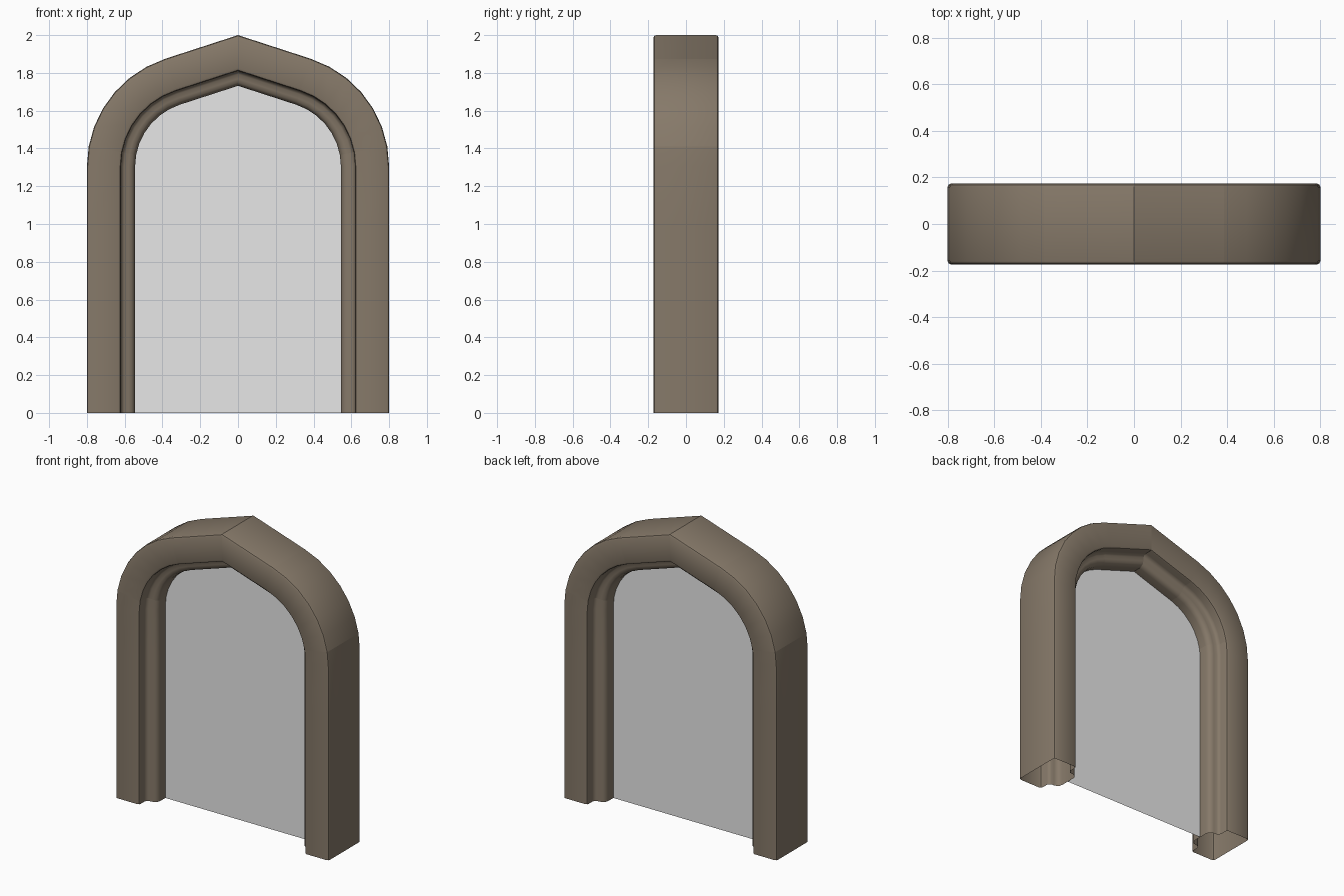
import bpy, math

if "Cube" in bpy.data.objects:
    bpy.data.objects.remove(bpy.data.objects["Cube"])

WIDTH, SPRING, RADIUS, CX = 0.8, 1.304, 0.6, 0.2   # outer half width, arc start, arc radius, arc centre
DEPTH = 0.255                                      # frame width from outer edge to opening
SLOPE = math.radians(18)
ARC_STEPS = 7


def material(name, rgb):
    m = bpy.data.materials.new(name)
    m.diffuse_color = (*rgb, 1)
    m.use_nodes = True
    m.node_tree.nodes["Principled BSDF"].inputs["Base Color"].default_value = m.diffuse_color
    return m


stone = material("brown stone", (0.238, 0.191, 0.141))
grey = material("pale grey", (0.8, 0.8, 0.8))


# Path stations: each maps an inward offset d to an (x, z) point on the right half
def leg(z):
    return lambda d: (WIDTH - d, z)


def arc(i):
    a = (math.pi / 2 - SLOPE) * i / ARC_STEPS
    return lambda d: (CX + (RADIUS - d) * math.cos(a), SPRING + (RADIUS - d) * math.sin(a))


def apex(d):
    x, z = arc(ARC_STEPS)(d)
    return (0.0, z + x * math.tan(SLOPE))


# Moulded cross-section: (offset inwards, y), front half then mirrored to the back
half = [(0, -0.158), (0.004, -0.168), (0.014, -0.173), (0.165, -0.173), (0.176, -0.168),
        (0.180, -0.157), (0.180, -0.118), (0.185, -0.103), (0.197, -0.094), (0.220, -0.092),
        (0.238, -0.086), (0.250, -0.073), (0.255, -0.055)]
profile = half + [(d, -y) for d, y in reversed(half)]


def make(name, verts, faces, mat):
    me = bpy.data.meshes.new(name)
    me.from_pydata(verts, [], faces)
    me.materials.append(mat)
    ob = bpy.data.objects.new(name, me)
    bpy.context.collection.objects.link(ob)
    return me


def block(name, stations, side):
    n = len(profile)
    verts, faces = [], []
    for s in stations:
        for d, y in profile:
            x, z = s(d)
            verts.append((side * x, y, z))
    for k in range(len(stations) - 1):
        for i in range(n):
            j = (i + 1) % n
            f = (k * n + i, k * n + j, (k + 1) * n + j, (k + 1) * n + i)
            faces.append(f[::-1] if side > 0 else f)
    me = make(name, verts, faces, stone)
    me.polygons.foreach_set("use_smooth", [True] * len(me.polygons))
    me.set_sharp_from_angle(angle=math.radians(40))


# Stone blocks: three leg blocks, springer, curved shoulder, sloping top
arcs = [arc(i) for i in range(ARC_STEPS + 1)]
pieces = [
    ("lower_leg_block", [leg(0), leg(0.33)]),
    ("middle_leg_block", [leg(0.33), leg(0.655)]),
    ("upper_leg_block", [leg(0.655), leg(0.983)]),
    ("springer_block", [leg(0.983), arcs[0], arcs[1]]),
    ("curved_shoulder_block", arcs[1:]),
    ("sloping_top_block", [arcs[-1], apex]),
]
for side, label in ((1, "right"), (-1, "left")):
    for name, stations in pieces:
        block(label + "_" + name, stations, side)

# Flat pane filling the opening
right = [s(DEPTH) for s in [leg(0)] + arcs]
outline = right + [apex(DEPTH)] + [(-x, z) for x, z in reversed(right)]
make("opening_pane", [(x, 0, z) for x, z in outline], [tuple(range(len(outline)))], grey)
